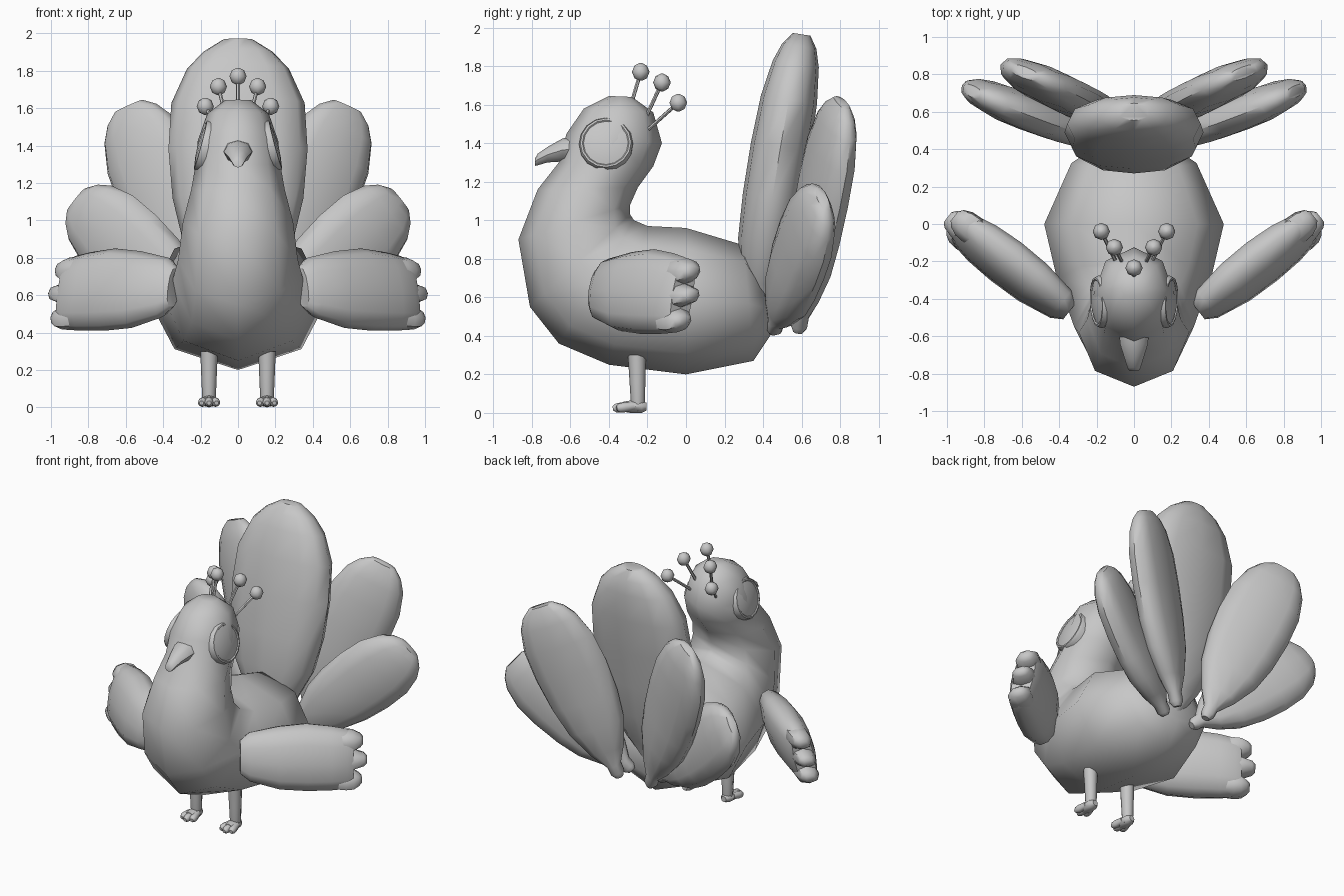
import bpy, bmesh, math
from mathutils import Vector

if "Cube" in bpy.data.objects:
    bpy.data.objects.remove(bpy.data.objects["Cube"])

grey = bpy.data.materials.new("plain grey")
grey.diffuse_color = (0.57, 0.57, 0.57, 1)
grey.use_nodes = True
grey.node_tree.nodes["Principled BSDF"].inputs["Base Color"].default_value = grey.diffuse_color


def loft(name, sections, sides=12, angle=40, power=2.0):
    """Skin rounded sections given as (centre, half axis a, half axis b) and cap both ends."""
    def bulge(v):
        return math.copysign(abs(v) ** (2 / power), v) if abs(v) > 1e-6 else 0

    bm = bmesh.new()
    rings = []
    for c, a, b in sections:
        c, a, b = Vector(c), Vector(a), Vector(b)
        rings.append([bm.verts.new(c + a * bulge(math.cos(t)) + b * bulge(math.sin(t)))
                      for t in (2 * math.pi * i / sides for i in range(sides))])
    for r, s in zip(rings, rings[1:]):
        for i in range(sides):
            j = (i + 1) % sides
            bm.faces.new((r[i], r[j], s[j], s[i]))
    bm.faces.new(rings[0])
    bm.faces.new(rings[-1])
    bmesh.ops.recalc_face_normals(bm, faces=bm.faces)
    me = bpy.data.meshes.new(name)
    bm.to_mesh(me)
    bm.free()
    ob = bpy.data.objects.new(name, me)
    bpy.context.collection.objects.link(ob)
    me.materials.append(grey)
    bpy.ops.object.select_all(action='DESELECT')
    ob.select_set(True)
    bpy.context.view_layer.objects.active = ob
    bpy.ops.object.shade_smooth_by_angle(angle=math.radians(angle))
    return ob


def spin(name, base, tip, profile, sides=10, angle=50):
    """Round part along base-tip; profile holds (fraction, radius)."""
    base, tip = Vector(base), Vector(tip)
    d = (tip - base).normalized()
    a = d.orthogonal().normalized()
    b = d.cross(a)
    return loft(name, [(base.lerp(tip, t), a * r, b * r) for t, r in profile], sides, angle)


def ball(name, c, r):
    c = Vector(c)
    prof = [(0.5 - 0.5 * math.cos(t), r * math.sin(t)) for t in
            (math.pi * k / 6 for k in (0.3, 1.5, 3, 4.5, 5.7))]
    return spin(name, c - Vector((0, 0, r)), c + Vector((0, 0, r)), prof, 8)


# Body, neck and head: (back y, z), (front y, z), half width
BODY = [((.40, .66), (.45, .42), .19), ((.30, .87), (.35, .27), .335),
        ((.0, .96), (.0, .20), .48), ((-.2, .97), (-.4, .25), .41),
        ((-.27, 1.0), (-.66, .36), .35), ((-.29, 1.03), (-.81, .55), .32),
        ((-.29, 1.08), (-.87, .90), .295), ((-.25, 1.17), (-.77, 1.16), .25),
        ((-.17, 1.28), (-.66, 1.30), .228), ((-.125, 1.40), (-.62, 1.45), .215),
        ((-.17, 1.56), (-.53, 1.58), .165), ((-.28, 1.64), (-.40, 1.645), .07)]
secs = []
for (y0, z0), (y1, z1), w in BODY:
    secs.append(((0, (y0 + y1) / 2, (z0 + z1) / 2), (0, (y0 - y1) / 2, (z0 - z1) / 2), (w, 0, 0)))
loft("body", secs, 8, 65)

# Beak: y, centre z, half width, half height
loft("beak", [((0, y, z), (w, 0, 0), (0, 0, h)) for y, z, w, h in
              [(-.56, 1.37, .08, .065), (-.64, 1.365, .075, .06), (-.72, 1.34, .05, .04),
               (-.77, 1.315, .035, .03), (-.785, 1.30, .025, .018)]], 8, 50)

# Tail feather cross-sections: fraction, width share, thickness share
FEATHER = [(0, .10, .25), (.025, .18, .42), (.07, .19, .42), (.16, .48, .7), (.3, .79, .95),
           (.45, .94, 1), (.62, 1, 1), (.78, .97, .95), (.9, .80, .78), (.96, .60, .58), (1, .34, .3)]


def feather(name, base, tip, width, thick, hint, bow, point=1.0):
    """Leaf-shaped feather; a higher point value narrows the tip."""
    base, tip = Vector(base), Vector(tip)
    d = (tip - base).normalized()
    w = Vector(hint)
    w = (w - d * w.dot(d)).normalized()
    n = d.cross(w)
    if n.y < 0:
        n = -n
    loft(name, [(base.lerp(tip, t) + n * bow * math.sin(math.pi * t),
                 w * width * (a ** point if t > .7 else a), n * thick * b)
                for t, a, b in FEATHER], 12, 50, 2.4)


feather("tail_feather_middle", (0, .36, .42), (0, .60, 1.965), .372, .155, (1, 0, 0), -.02, 1.4)

# Wing cross-sections: distance along, low z, high z, half thickness
WING = [(-.03, .53, .75, .05), (.03, .48, .80, .085), (.22, .425, .835, .115),
        (.40, .41, .85, .12), (.56, .41, .83, .11), (.66, .415, .81, .09), (.70, .43, .79, .07)]
# Wing tips: centre z, half height, end distance
TIPS = [(.735, .07, .765), (.61, .065, .79), (.48, .065, .755)]

for s, side in ((1, "right"), (-1, "left")):
    feather("tail_feather_upper_" + side, (.12 * s, .58, .42), (.585 * s, .81, 1.61),
            .255, .10, (s, .4, 0), -.01)
    feather("tail_feather_lower_" + side, (.11 * s, .45, .42), (.865 * s, .71, 1.11),
            .24, .10, (s, .4, 0), -.01)

    # Wing swept back, leaning slightly, ending in three feather tips
    d, n = Vector((.79 * s, .62, 0)), Vector((-.62 * s, .79, 0))
    root, up = Vector((.37 * s, -.45, 0)), Vector((0, 0, 1))
    lean = up + n * .2

    def wing_point(u, z):
        return root + d * u + up * z + n * (z - .62) * .2

    loft("wing_" + side, [(wing_point(u, (lo + hi) / 2), lean * (hi - lo) / 2, n * t)
                          for u, lo, hi, t in WING], 12, 50, 2.3)
    for k, (z, h, end) in enumerate(TIPS):
        loft(f"wing_tip_{side}_{k}", [(wing_point(u, z), lean * h * f, n * .08 * g) for u, f, g in
             [(.55, .8, .9), (.65, 1, 1), (.70, .95, .95), (end - .02, .62, .7), (end, .35, .4)]],
             8, 50, 2.3)

    # Eye: slim rim and a shallow inner dome, facing out and a little up
    out = Vector((s, -.05, .27)).normalized()
    c = Vector((.175 * s, -.415, 1.395))
    spin("eye_" + side, c - out * .06, c + out * .04,
         [(0, .14), (.7, .14), (.88, .132), (.9, .122), (.84, .116), (.95, .08), (1.0, .02)], 16, 35)

    # Leg
    loft("leg_" + side, [((.155 * s, y, z), (r, 0, 0), (0, r, 0)) for y, z, r in
         [(-.25, .01, .03), (-.25, .06, .037), (-.252, .16, .041), (-.255, .30, .047)]], 8, 50)
    # Foot with three toes
    loft("foot_" + side, [((.155 * s, y, .032), (w, 0, 0), (0, 0, h)) for y, w, h in
         [(-.205, .02, .02), (-.23, .038, .032), (-.29, .046, .032), (-.33, .035, .025)]], 8, 50)
    for k in (-1, 0, 1):
        x = .155 * s + .024 * k
        f = .38 - .02 * abs(k)
        spin(f"toe_{side}_{k + 1}", (x, -.27, .035), (x + .016 * k, -f, .024),
             [(0, .022), (.55, .026), (.85, .023), (1, .012)], 8)

# Crest: thin stalks with beads
CREST = [((0, -.285, 1.60), (0, -.235, 1.77)), ((.06, -.21, 1.53), (.105, -.125, 1.715)),
         ((.09, -.215, 1.455), (.175, -.04, 1.61))]
for k, (p, q) in enumerate(CREST):
    for s in ((1, -1) if k else (1,)):
        a, b = (p[0] * s, p[1], p[2]), (q[0] * s, q[1], q[2])
        spin(f"crest_stalk_{k}_{s}", a, b, [(0, .01), (1, .01)], 6)
        ball(f"crest_bead_{k}_{s}", b, .046)
